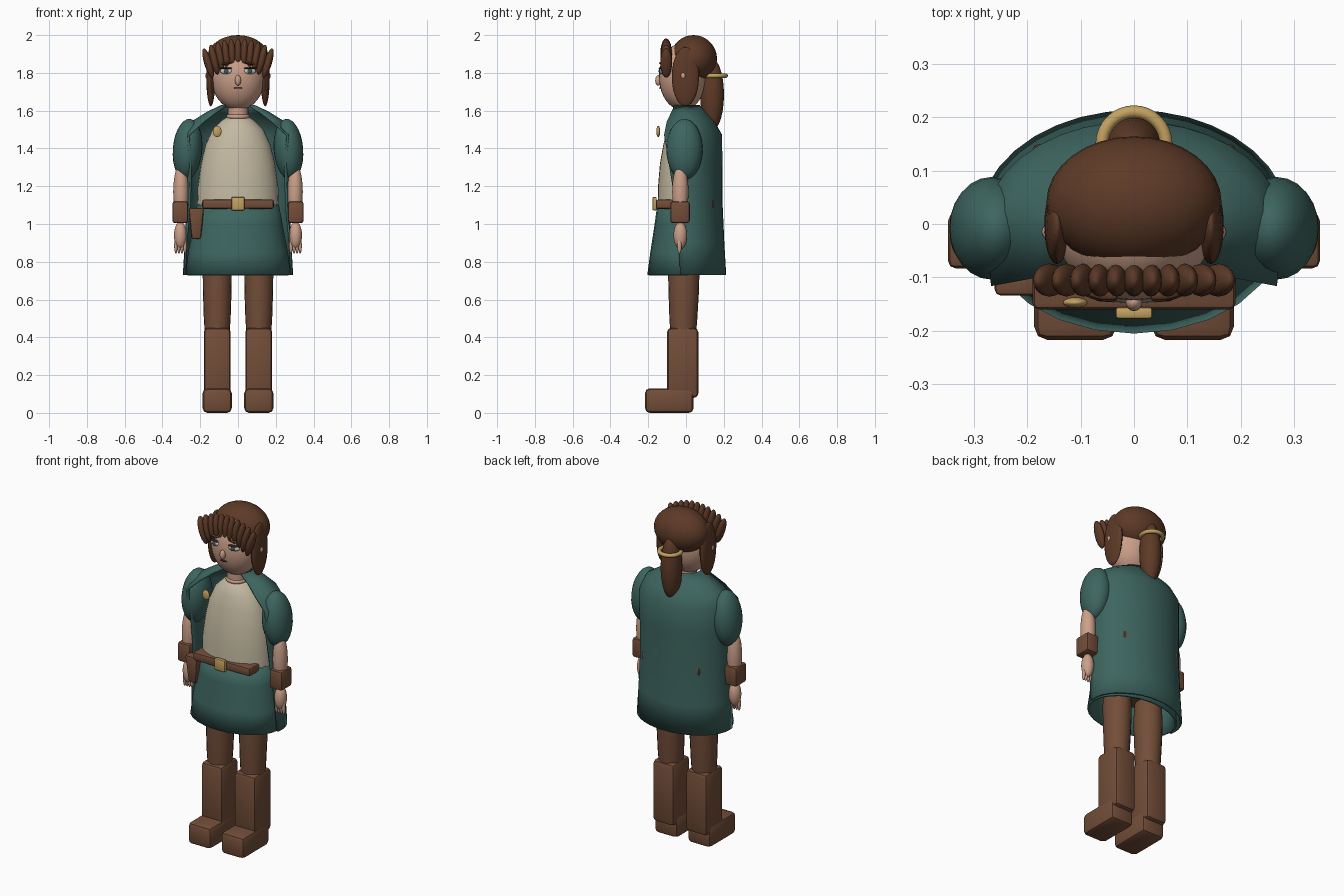
import bpy, bmesh
from math import sin, cos, pi, radians
from mathutils import Matrix, Vector, Euler

if "Cube" in bpy.data.objects:
    bpy.data.objects.remove(bpy.data.objects["Cube"])

def mat(name, r, g, b):
    m = bpy.data.materials.new(name)
    m.diffuse_color = (r, g, b, 1)
    m.use_nodes = True
    m.node_tree.nodes["Principled BSDF"].inputs["Base Color"].default_value = m.diffuse_color
    return m

GREEN = mat("green_cloth", .047, .13, .115)
CREAM = mat("cream_cloth", .55, .49, .36)
LEATHER = mat("leather", .17, .075, .04)
HAIR = mat("hair", .11, .042, .02)
SKIN = mat("skin", .60, .35, .25)
GOLD = mat("gold", .55, .36, .12)
WHITE = mat("eye_white", .75, .75, .72)
DARK = mat("dark", .03, .02, .015)
IRIS = mat("iris", .06, .09, .07)

def finish(name, bm, m, angle=40):
    bmesh.ops.recalc_face_normals(bm, faces=bm.faces)
    me = bpy.data.meshes.new(name)
    bm.to_mesh(me)
    bm.free()
    me.materials.append(m)
    ob = bpy.data.objects.new(name, me)
    bpy.context.collection.objects.link(ob)
    bpy.ops.object.select_all(action='DESELECT')
    ob.select_set(True)
    bpy.context.view_layer.objects.active = ob
    bpy.ops.object.shade_smooth_by_angle(angle=radians(angle))
    return ob

def ball(name, c, r, m, rot=(0, 0, 0), u=24, v=14):
    bm = bmesh.new()
    M = Matrix.LocRotScale(Vector(c), Euler(rot), Vector(r))
    bmesh.ops.create_uvsphere(bm, u_segments=u, v_segments=v, radius=1, matrix=M)
    return finish(name, bm, m)

def box(name, lo, hi, m, bevel=.02, taper=1.0):
    bm = bmesh.new()
    c = [(a + b) / 2 for a, b in zip(lo, hi)]
    s = [b - a for a, b in zip(lo, hi)]
    bmesh.ops.create_cube(bm, size=1)
    for p in bm.verts:
        if p.co.z < 0:
            p.co.x *= taper
            p.co.y *= taper
    bmesh.ops.transform(bm, matrix=Matrix.LocRotScale(Vector(c), None, Vector(s)), verts=bm.verts)
    bmesh.ops.bevel(bm, geom=bm.edges[:], offset=bevel, segments=2, profile=.5, affect='EDGES')
    return finish(name, bm, m, 30)

def skin_rows(bm, rows, closed):
    n = len(rows[0])
    for a, b in zip(rows, rows[1:]):
        for i in range(n if closed else n - 1):
            j = (i + 1) % n
            bm.faces.new((a[i], a[j], b[j], b[i]))

def loft(name, rings, m, n=28, cx=0, cap=True):
    """Elliptical rings (z, rx, ry, cy) joined into one body."""
    bm = bmesh.new()
    rows = [[bm.verts.new((cx + rx * cos(2 * pi * i / n), cy + ry * sin(2 * pi * i / n), z))
             for i in range(n)] for z, rx, ry, cy in rings]
    skin_rows(bm, rows, True)
    if cap:
        bm.faces.new(rows[0])
        bm.faces.new(rows[-1])
    return finish(name, bm, m)

def torus(name, c, R, r, m, n=32, k=10):
    bm = bmesh.new()
    rows = []
    for i in range(n + 1):
        a = 2 * pi * i / n
        rows.append(rows[0] if i == n else [bm.verts.new((
            c[0] + (R + r * cos(2 * pi * j / k)) * cos(a),
            c[1] + (R + r * cos(2 * pi * j / k)) * sin(a),
            c[2] + r * sin(2 * pi * j / k))) for j in range(k)])
    skin_rows(bm, rows, True)
    return finish(name, bm, m)

def thicken(ob, t, offset=-1):
    s = ob.modifiers.new("thickness", 'SOLIDIFY')
    s.thickness = t
    s.offset = offset

# Limbs, boots and sleeves on both sides
for side, s in (("left", 1), ("right", -1)):
    x = .11 * s
    box(side + "_boot_foot", (x - .077, -.217, 0), (x + .077, .04, .13), LEATHER, .025)
    box(side + "_boot_shaft", (x - .071, -.10, .08), (x + .071, .065, .45), LEATHER, .022)
    loft(side + "_leg", [(.38, .063, .065, -.015), (.5, .071, .074, -.014), (.65, .076, .081, -.012),
                         (.75, .077, .083, -.012), (.85, .070, .078, -.012), (.92, .04, .05, -.012)],
         LEATHER, 20, x)
    ball(side + "_sleeve", (.267 * s, -.008, 1.395), (.078, .096, .162), GREEN, (0, -.08 * s, 0))
    ball(side + "_forearm", (.302 * s, -.03, 1.17), (.041, .043, .15), SKIN)
    box(side + "_cuff", (.306 * s - .042, -.083, 1.005), (.306 * s + .042, .02, 1.12), LEATHER, .014)
    ball(side + "_hand", (.305 * s, -.03, .94), (.034, .036, .072), SKIN)
    for i in range(4):
        ball(side + "_finger", (.305 * s + (i - 1.5) * .016, -.035, .885), (.009, .012, .042), SKIN, u=12, v=8)
    # Eyes, brows, ears and side locks
    ball(side + "_eye", (.063 * s, -.127, 1.81), (.032, .014, .017), WHITE, (0, 0, .2 * s))
    ball(side + "_iris", (.061 * s, -.139, 1.81), (.013, .006, .014), IRIS, u=16, v=8)
    ball(side + "_upper_lid", (.063 * s, -.134, 1.825), (.033, .010, .005), DARK, (0, 0, .2 * s), 16, 8)
    ball(side + "_brow", (.063 * s, -.131, 1.85), (.032, .010, .006), HAIR, (0, .12 * s, .2 * s), 16, 8)
    ball(side + "_ear", (.158 * s, -.015, 1.785), (.015, .015, .02), SKIN, u=16, v=8)
    ball(side + "_side_lock", (.144 * s, -.003, 1.78), (.024, .072, .157), HAIR)

# Torso, skirt, belt
loft("tunic_torso", [(1.08, .217, .15, 0), (1.2, .213, .148, 0), (1.32, .196, .138, 0), (1.42, .172, .12, 0),
                     (1.5, .135, .10, 0), (1.55, .085, .075, 0), (1.57, .05, .05, 0)], CREAM, 32)
skirt = loft("skirt", [(.73, .278, .19, -.015), (.85, .264, .177, -.012), (1.0, .236, .16, -.006),
                       (1.105, .216, .152, 0)], GREEN, 24, cap=False)
thicken(skirt, .012)
loft("hips", [(.84, .13, .09, -.01), (.9, .17, .12, -.01), (1.1, .2, .14, 0)], LEATHER, 24)
box("belt", (-.19, -.16, 1.08), (.19, .15, 1.13), LEATHER, .012)
box("buckle", (-.035, -.178, 1.072), (.035, -.155, 1.143), GOLD, .007)
box("belt_pouch", (-.262, -.135, .92), (-.18, -.075, 1.085), LEATHER, .012, .6)

# Cape: half-ellipse round the back plus a front edge point; rows (z, rx, back y, edge x, edge y)
bm = bmesh.new()
rows = []
for z, rx, yb, ex, ey in ((1.625, .085, .07, .065, -.06), (1.59, .16, .10, .12, -.075),
                          (1.54, .24, .145, .185, -.10), (1.47, .272, .186, .262, -.115),
                          (1.32, .272, .186, .25, -.09), (1.1, .268, .188, .255, -.055),
                          (.9, .276, .197, .275, -.04), (.73, .286, .207, .282, -.03)):
    pts = [(ex, ey)] + [(rx * cos(pi * i / 18), yb * sin(pi * i / 18)) for i in range(19)] + [(-ex, ey)]
    rows.append([bm.verts.new((px, py, z)) for px, py in pts])
skin_rows(bm, rows, False)
cape = finish("cape", bm, GREEN, 50)
thicken(cape, .012, 0)
ball("brooch", (-.11, -.147, 1.49), (.023, .010, .03), GOLD)

# Neck, head and face
loft("neck", [(1.52, .055, .055, -.01), (1.66, .055, .055, -.01)], SKIN, 20)
torus("neckline", (0, -.01, 1.568), .05, .012, SKIN)
ball("head", (0, -.018, 1.78), (.142, .125, .178), SKIN, u=32, v=20)
ball("nose", (0, -.146, 1.76), (.016, .017, .028), SKIN, u=16, v=10)
ball("mouth", (0, -.135, 1.72), (.022, .008, .004), DARK, u=16, v=8)

# Hair cap, fringe and ponytail
ball("hair_cap", (0, .04, 1.875), (.164, .124, .125), HAIR, u=32, v=18)
for i in range(11):
    t = (i - 5) / 5
    ball("fringe_lock", (.158 * t, -.105, 1.902 - .05 * t * t), (.021, .031, .081), HAIR,
         (0, radians(17) * t, 0), 16, 10)
ball("ponytail", (0, .138, 1.685), (.058, .063, .19), HAIR)
torus("hair_tie", (0, .15, 1.785), .06, .012, GOLD)
